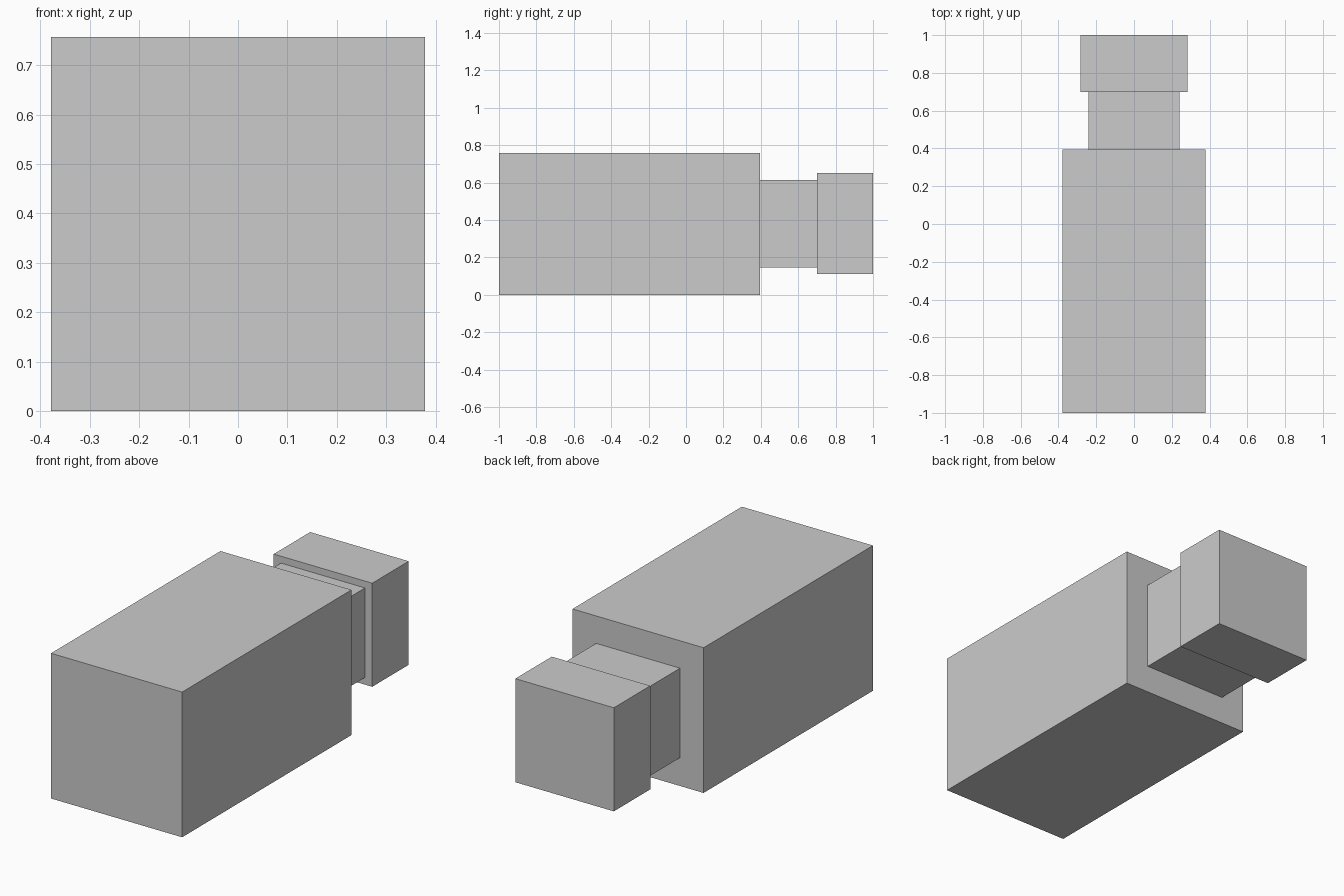
import bpy
import bmesh
from mathutils import Matrix, Vector

if "Cube" in bpy.data.objects:
    bpy.data.objects.remove(bpy.data.objects["Cube"])

grey = bpy.data.materials.new("plain_grey")
grey.diffuse_color = (0.6, 0.6, 0.6, 1.0)
grey.use_nodes = True
grey.node_tree.nodes["Principled BSDF"].inputs["Base Color"].default_value = grey.diffuse_color


def box(name, lo, hi):
    """Flat-faced box between two opposite corners."""
    lo, hi = Vector(lo), Vector(hi)
    bm = bmesh.new()
    bmesh.ops.create_cube(bm, size=1.0, matrix=Matrix.Diagonal((*(hi - lo), 1.0)))
    mesh = bpy.data.meshes.new(name)
    bm.to_mesh(mesh)
    bm.free()
    mesh.materials.append(grey)
    obj = bpy.data.objects.new(name, mesh)
    obj.location = (lo + hi) / 2
    bpy.context.collection.objects.link(obj)


# Large body, narrower neck behind it, slightly wider end block
box("body", (-0.378, -1.0, 0.0), (0.378, 0.395, 0.757))
box("neck", (-0.242, 0.395, 0.147), (0.242, 0.70, 0.614))
box("end_block", (-0.284, 0.70, 0.11), (0.284, 1.0, 0.65))
